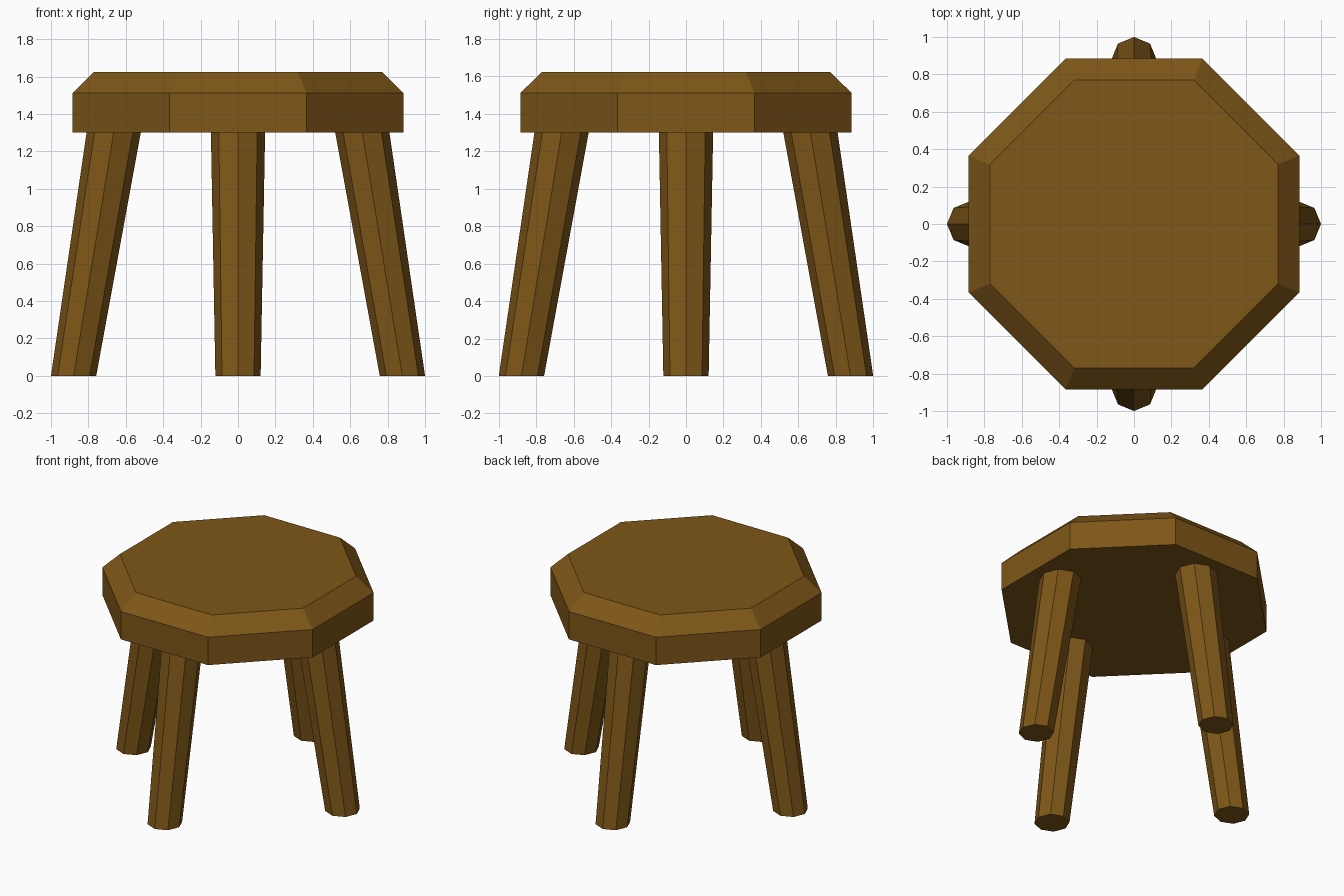
import bpy, bmesh
from math import cos, sin, pi

if "Cube" in bpy.data.objects:
    bpy.data.objects.remove(bpy.data.objects["Cube"])

wood = bpy.data.materials.new("brown_wood")
wood.diffuse_color = (0.21, 0.095, 0.009, 1)
wood.use_nodes = True
wood.node_tree.nodes["Principled BSDF"].inputs["Base Color"].default_value = wood.diffuse_color


def loft(name, sections, phase):
    """Octagonal solid through (centre_x, centre_y, z, radius) sections."""
    bm = bmesh.new()
    rings = [[bm.verts.new((x + r * cos(phase + i * pi / 4),
                            y + r * sin(phase + i * pi / 4), z)) for i in range(8)]
             for x, y, z, r in sections]
    for a, b in zip(rings, rings[1:]):
        for i in range(8):
            j = (i + 1) % 8
            bm.faces.new((a[i], a[j], b[j], b[i]))
    bm.faces.new(rings[0][::-1])
    bm.faces.new(rings[-1])
    mesh = bpy.data.meshes.new(name)
    bm.to_mesh(mesh)
    bm.free()
    mesh.materials.append(wood)
    obj = bpy.data.objects.new(name, mesh)
    bpy.context.collection.objects.link(obj)


# Seat: octagonal slab with flat sides facing the axes and a chamfered top
flat = cos(pi / 8)
loft("seat", [(0, 0, 1.30, 0.884 / flat),
              (0, 0, 1.512, 0.884 / flat),
              (0, 0, 1.625, 0.77 / flat)], pi / 8)

# Legs: splayed, widening towards the seat, cut level at the floor
for name, dx, dy in (("right_leg", 1, 0), ("back_leg", 0, 1),
                     ("left_leg", -1, 0), ("front_leg", 0, -1)):
    loft(name, [(0.879 * dx, 0.879 * dy, 0, 0.121),
                (0.664 * dx, 0.664 * dy, 1.305, 0.145)], 0)
